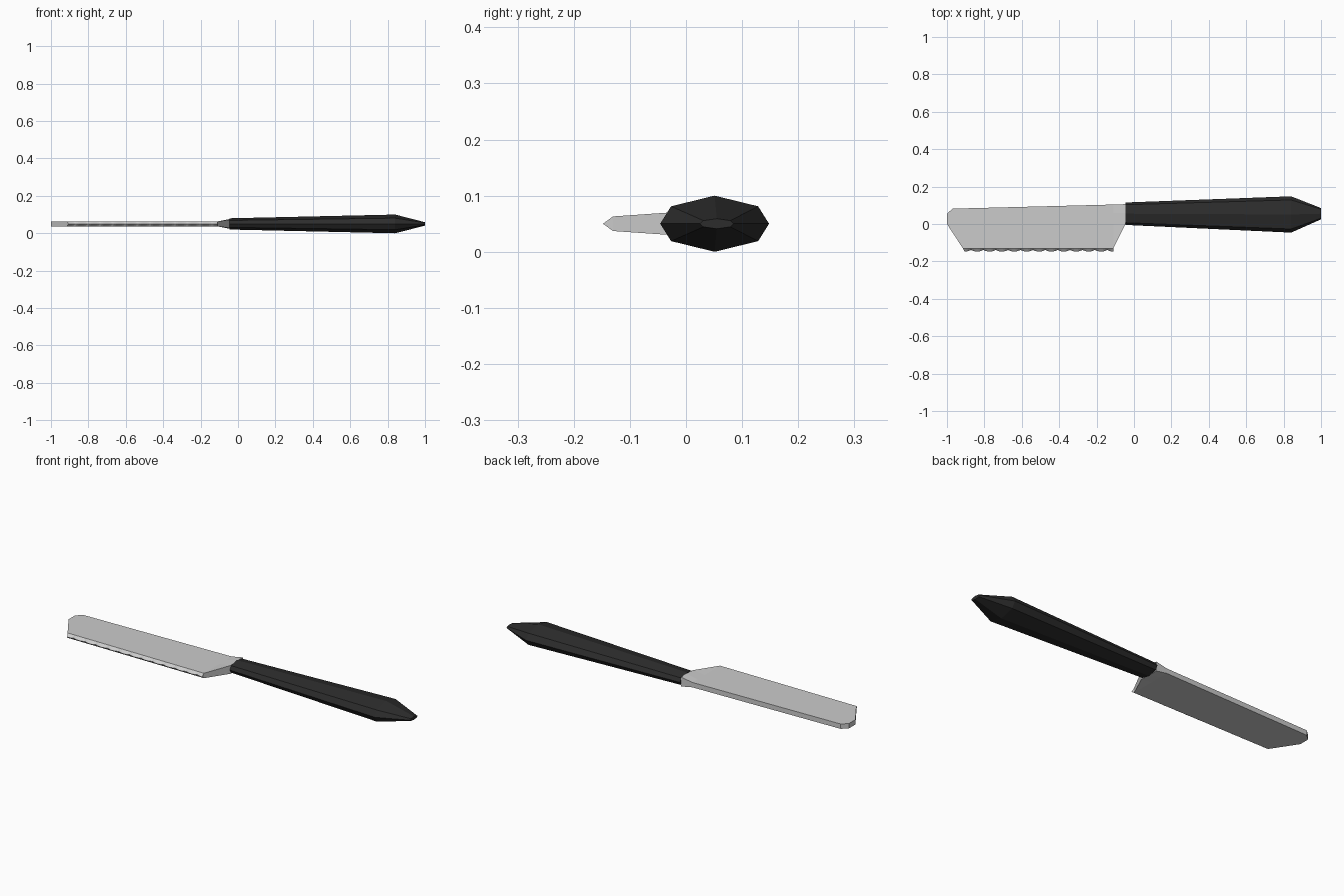
import bpy, bmesh, math

if "Cube" in bpy.data.objects:
    bpy.data.objects.remove(bpy.data.objects["Cube"])

CZ = 0.05  # mid-plane height


def loft(name, rings, smooth=None):
    """Skin a list of equal closed rings; ends are capped separately."""
    bm = bmesh.new()
    vs = [[bm.verts.new(p) for p in r] for r in rings]
    n = len(rings[0])
    for a, b in zip(vs, vs[1:]):
        for i in range(n):
            j = (i + 1) % n
            bm.faces.new((a[i], a[j], b[j], b[i]))
    for ring in (vs[0], vs[-1]):
        # bridge opposite points of the ring so every cap facet stays planar
        for i in range((n - 1) // 2):
            quad = [ring[i], ring[i + 1], ring[n - 2 - i], ring[n - 1 - i]]
            quad = list(dict.fromkeys(quad))
            if len(quad) > 2:
                bm.faces.new(quad)
    bmesh.ops.remove_doubles(bm, verts=bm.verts, dist=0.0005)
    bmesh.ops.recalc_face_normals(bm, faces=bm.faces)
    me = bpy.data.meshes.new(name)
    bm.to_mesh(me)
    bm.free()
    ob = bpy.data.objects.new(name, me)
    bpy.context.collection.objects.link(ob)
    return ob


# Handle: eight-sided, swelling towards the butt
def octagon(x, cy, hy, hz):
    k = [(1, 0), (0.8, 0.62), (0, 1), (-0.8, 0.62), (-1, 0), (-0.8, -0.62), (0, -1), (0.8, -0.62)]
    return [(x, cy + hy * a, CZ + hz * b) for a, b in k]


handle = loft("handle", [octagon(-0.045, 0.055, 0.06, 0.03),
                         octagon(0.84, 0.051, 0.097, 0.05),
                         octagon(1.0, 0.055, 0.03, 0.009)])
mat = bpy.data.materials.new("black_handle")
mat.diffuse_color = (0.025, 0.025, 0.025, 1)
mat.use_nodes = True
mat.node_tree.nodes["Principled BSDF"].inputs["Base Color"].default_value = mat.diffuse_color
handle.data.materials.append(mat)


# Blade: columns from tip to heel, each a ring of spine, flats, bevel and edge
def section(rows, edge):
    top = [(x, y, CZ + h) for x, y, h in rows]
    low = [(x, y, CZ - h) for x, y, h in reversed(rows)]
    return top + [(edge[0], edge[1], CZ)] + low


TEETH, STEPS = 12, 6
N = TEETH * STEPS
H = 0.013
cols = []
for i in range(N + 1):
    t = i / N
    mix = lambda a, b: a + (b - a) * t
    wave = 0.009 * abs(math.sin(math.pi * (i / STEPS + 0.5)))  # rounded serrations
    edge = (mix(-0.905, -0.11), -0.139 - wave)
    cols.append(section([(mix(-0.97, -0.11), mix(0.082, 0.104), H),
                         (mix(-1, -0.11), mix(0.055, 0.06), H),
                         (mix(-1, -0.11), 0.0, H),
                         (mix(-0.915, -0.11), -0.13, H)], edge))
# flared neck meeting the handle
cols.append(section([(-0.045, 0.106, 0.025), (-0.045, 0.06, 0.026),
                     (-0.045, 0.0, 0.022), (-0.11, -0.13, H)], edge))
loft("blade", cols)
